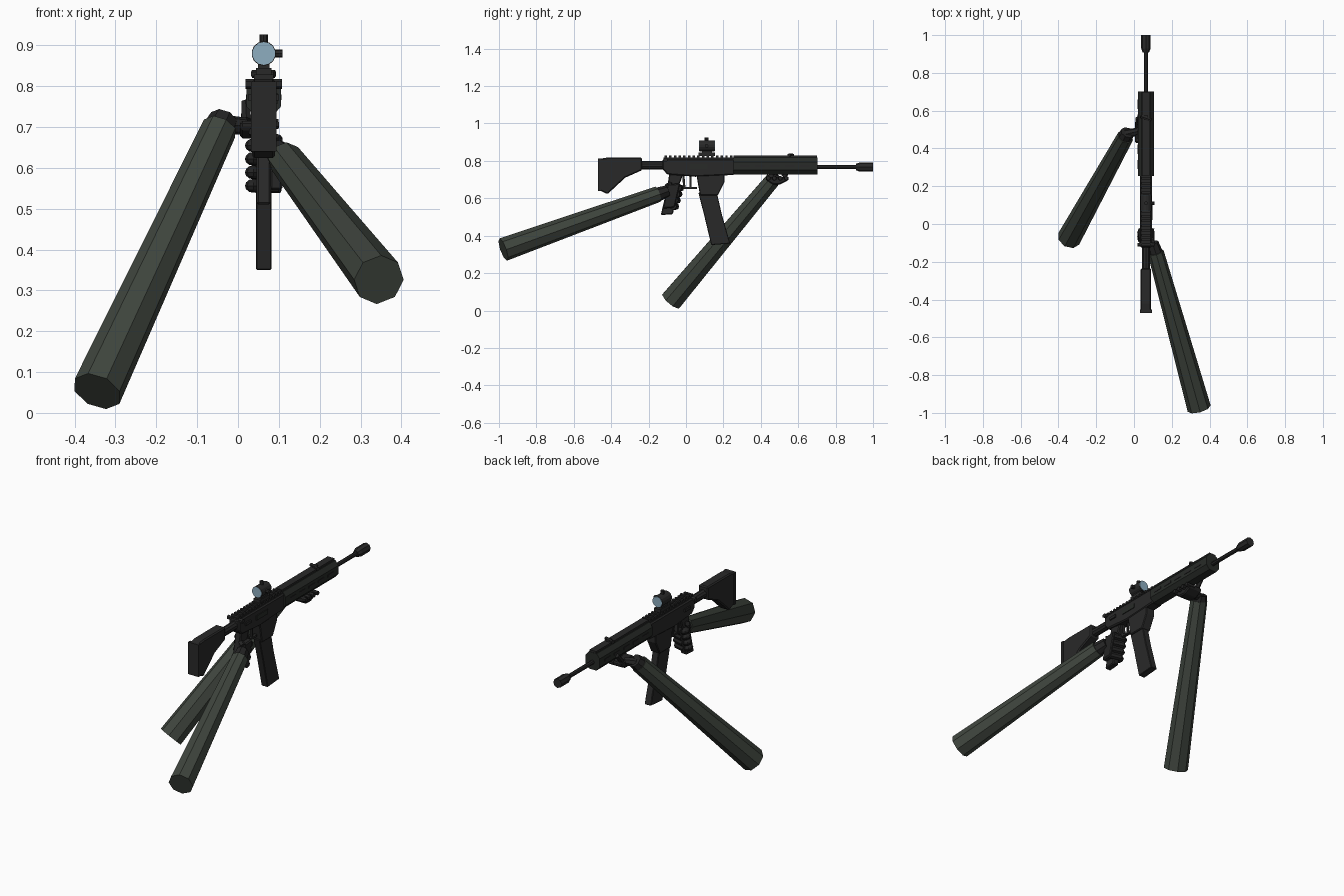
import bpy, bmesh, math
from mathutils import Vector

cube = bpy.data.objects.get("Cube")
if cube:
    bpy.data.objects.remove(cube, do_unlink=True)

CX = 0.063  # rifle centre plane


def material(name, rgb):
    m = bpy.data.materials.new(name)
    m.use_nodes = True
    col = (*rgb, 1)
    m.diffuse_color = col
    m.node_tree.nodes["Principled BSDF"].inputs["Base Color"].default_value = col
    return m


GUN = material("gunmetal black", (0.022, 0.022, 0.022))
GUARD = material("handguard dark grey", (0.021, 0.024, 0.021))
GLOVE = material("glove black", (0.018, 0.018, 0.018))
SLEEVE = material("sleeve olive grey", (0.050, 0.060, 0.048))
LENS = material("lens blue", (0.27, 0.42, 0.53))


def finish(name, bm, mat, smooth=False):
    bmesh.ops.recalc_face_normals(bm, faces=bm.faces)
    me = bpy.data.meshes.new(name)
    bm.to_mesh(me)
    bm.free()
    me.materials.append(mat)
    ob = bpy.data.objects.new(name, me)
    bpy.context.collection.objects.link(ob)
    if smooth:
        bpy.ops.object.select_all(action='DESELECT')
        ob.select_set(True)
        bpy.context.view_layer.objects.active = ob
        bpy.ops.object.shade_smooth_by_angle(angle=math.radians(50))
    return ob


def prism(name, profile, half, mat, bevel=0.0, x=CX):
    """Side outline in (y, z), extruded across the rifle."""
    bm = bmesh.new()
    face = bm.faces.new([bm.verts.new((x - half, y, z)) for y, z in profile])
    ext = bmesh.ops.extrude_face_region(bm, geom=[face])["geom"]
    bmesh.ops.translate(bm, vec=(2 * half, 0, 0),
                        verts=[v for v in ext if isinstance(v, bmesh.types.BMVert)])
    ob = finish(name, bm, mat)
    if bevel:
        b = ob.modifiers.new("chamfer", 'BEVEL')
        b.width, b.segments, b.limit_method = bevel, 1, 'ANGLE'
    return ob


def box(name, y0, y1, z0, z1, half, mat, bevel=0.0, x=CX):
    return prism(name, [(y0, z0), (y1, z0), (y1, z1), (y0, z1)], half, mat, bevel, x)


def rod(name, a, b, r1, r2, mat, sides=8, smooth=False):
    """Tapered rod between two points."""
    a, b = Vector(a), Vector(b)
    d = b - a
    bm = bmesh.new()
    bmesh.ops.create_cone(bm, cap_ends=True, segments=sides, radius1=r1, radius2=r2, depth=d.length)
    bm.transform(d.to_track_quat('Z', 'Y').to_matrix().to_4x4())
    bmesh.ops.translate(bm, vec=(a + b) / 2, verts=bm.verts)
    return finish(name, bm, mat, smooth)


def blob(name, centre, size, mat):
    bm = bmesh.new()
    bmesh.ops.create_uvsphere(bm, u_segments=8, v_segments=6, radius=1)
    bmesh.ops.scale(bm, vec=size, verts=bm.verts)
    bmesh.ops.translate(bm, vec=centre, verts=bm.verts)
    return finish(name, bm, mat)


# Stock and buffer tube
prism("stock", [(-.467, .81), (-.42, .818), (-.235, .818), (-.235, .75), (-.325, .71),
                (-.42, .622), (-.467, .645)], .028, GUN, .006)
box("butt_pad", -.47, -.452, .64, .812, .031, GUN)
rod("buffer_tube", (CX, -.24, .776), (CX, -.11, .776), .022, .022, GUN, 10)

# Receiver
prism("receiver", [(-.125, .81), (-.125, .755), (-.10, .727), (.05, .715), (.26, .725),
                   (.26, .81)], .031, GUN, .006)
prism("magazine_well", [(.055, .73), (.075, .615), (.17, .615), (.205, .685), (.205, .73)], .027, GUN, .004)
box("ejection_port", .02, .115, .757, .782, .004, GUARD, x=CX + .031)
rod("charging_handle", (CX - .045, -.11, .805), (CX + .045, -.11, .805), .012, .012, GUN, 6)
for side in (-1, 1):
    box("selector_plate", -.075, -.03, .765, .78, .005, GUN, x=CX + side * .033)
prism("trigger_guard", [(-.02, .72), (-.015, .65), (.06, .65), (.06, .66), (-.003, .66),
                        (-.008, .72)], .009, GUN)
box("trigger", .02, .03, .66, .72, .005, GUN)

# Magazine and pistol grip
prism("magazine", [(.066, .63), (.165, .63), (.19, .52), (.236, .358), (.135, .35), (.097, .51)],
      .019, GUN, .003)
prism("pistol_grip", [(-.09, .73), (-.015, .73), (-.04, .66), (-.07, .515), (-.135, .51), (-.10, .66)],
      .018, GUN, .005)

# Top rail with teeth
box("rail_base", -.12, .26, .805, .817, .022, GUN)
for i in range(15):
    y = -.115 + i * .025
    box("rail_tooth", y, y + .013, .815, .828, .024, GUN)

# Handguard: eight-sided, with strips and slots
bm = bmesh.new()
outline = [(.022, .727), (.042, .75), (.042, .795), (.024, .818)]
outline += [(-x, z) for x, z in reversed(outline)]
f = bm.faces.new([bm.verts.new((CX + x, .255, z)) for x, z in outline])
ext = bmesh.ops.extrude_face_region(bm, geom=[f])["geom"]
bmesh.ops.translate(bm, vec=(0, .447, 0), verts=[v for v in ext if isinstance(v, bmesh.types.BMVert)])
finish("handguard", bm, GUARD)
box("handguard_top_rail", .255, .70, .815, .828, .02, GUN)
for side in (-1, 1):
    for i in range(5):
        y = .29 + i * .08
        box("handguard_slot", y, y + .05, .766, .779, .002, GUN, x=CX + side * .042)
box("front_sight", .55, .575, .825, .838, .01, GUN)

# Barrel and muzzle
rod("barrel", (CX, .69, .767), (CX, .92, .767), .011, .011, GUN, 8)
rod("muzzle_neck", (CX, .908, .767), (CX, .93, .767), .017, .025, GUN, 8)
rod("muzzle_brake", (CX, .93, .767), (CX, 1.0, .767), .025, .025, GUN, 8)

# Optic
box("optic_base", .068, .155, .826, .844, .019, GUN)
box("optic_stem", .085, .14, .84, .86, .014, GUN)
rod("optic_tube", (CX, .072, .88), (CX, .152, .88), .03, .03, GUN, 14)
for y in (.0715, .1525):
    rod("optic_lens", (CX, y - .002, .88), (CX, y + .002, .88), .028, .028, LENS, 14)
rod("optic_top_turret", (CX, .11, .90), (CX, .11, .926), .010, .010, GUN, 8)
rod("optic_side_turret", (CX, .11, .88), (CX + .046, .11, .88), .010, .010, GUN, 8)

# Arms: sleeves with gloved wrists
rod("right_sleeve", (.345, -.977, .326), (.115, -.15, .622), .063, .043, SLEEVE)
rod("left_sleeve", (-.345, -.078, .053), (-.045, .463, .697), .063, .044, SLEEVE)
rod("right_wrist", (.122, -.175, .612), (.098, -.10, .638), .040, .032, GLOVE)
rod("left_wrist", (-.055, .445, .675), (-.035, .485, .718), .044, .036, GLOVE)

# Right hand: palm behind the grip, four fingers wrapped round it
prism("right_palm", [(-.10, .675), (-.03, .68), (-.06, .55), (-.125, .545)], .016, GLOVE, .006, x=CX + .03)
for i in range(4):
    y, z = -.027 - i * .009, .655 - i * .033
    rod("right_finger", (CX + .04, y - .015, z), (CX - .02, y, z), .018, .018, GLOVE)
    blob("right_fingertip", (CX - .025, y - .02, z), (.021, .03, .017), GLOVE)
rod("right_thumb", (.10, -.10, .665), (CX - .03, -.06, .69), .016, .013, GLOVE, 6)

# Left hand: flat palm under the handguard, fingers up the far side
prism("left_palm", [(.43, .695), (.46, .675), (.50, .672), (.545, .695), (.545, .715), (.43, .715)],
      .04, GLOVE, .006, x=.045)
rod("left_hand_heel", (-.045, .475, .705), (.02, .49, .703), .026, .02, GLOVE)
for i in range(4):
    y = .44 + i * .032
    rod("left_finger", (.05, y, .705), (.10, y, .708), .014, .012, GLOVE, 6)
rod("left_thumb", (.02, .52, .715), (.018, .56, .76), .014, .011, GLOVE, 6)
rod("left_thumb_tip", (.035, .57, .83), (.09, .55, .83), .010, .010, GLOVE, 6)
